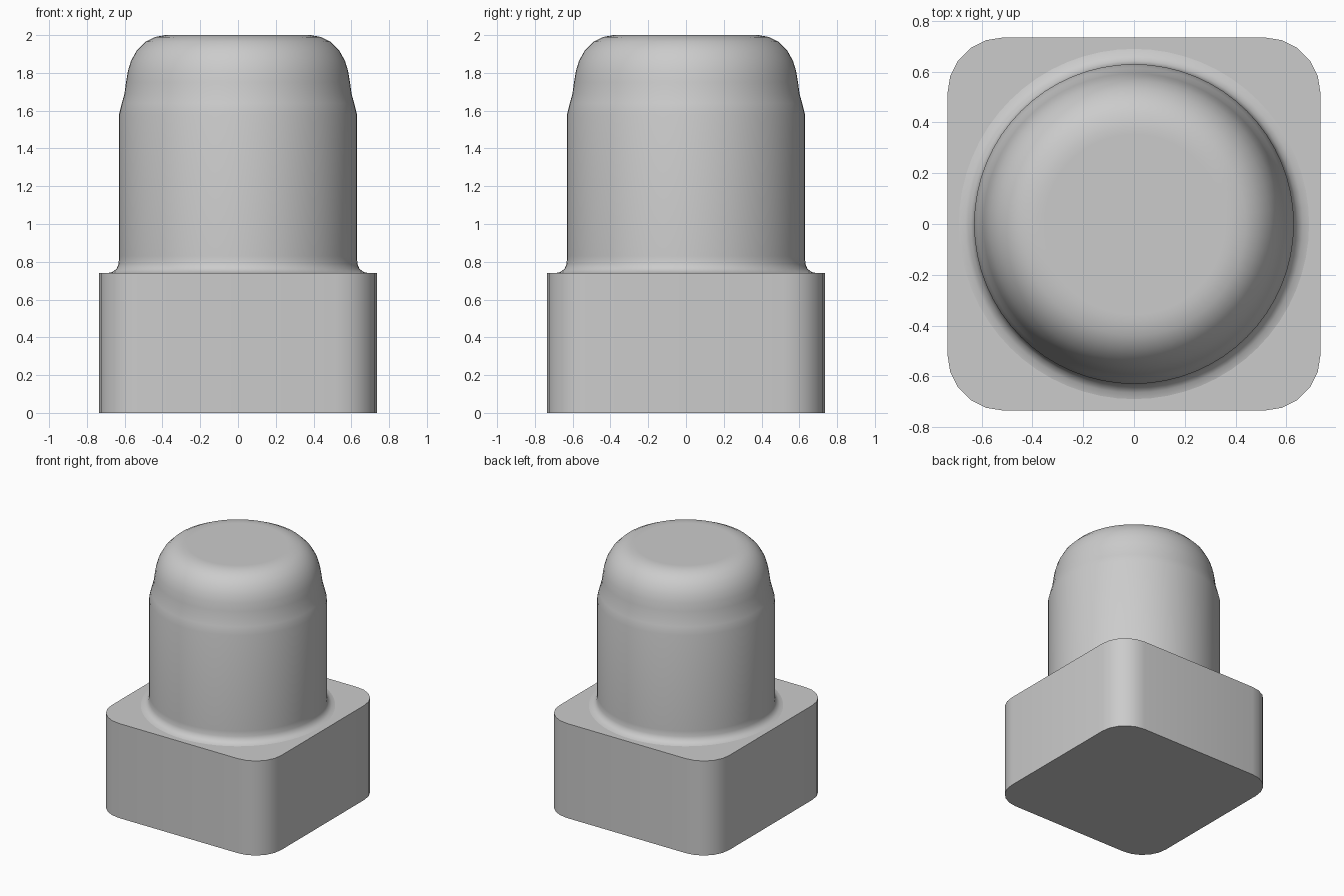
import bpy, bmesh, math

cube = bpy.data.objects.get("Cube")
if cube:
    bpy.data.objects.remove(cube, do_unlink=True)

# Single plain grey
GREY = (0.6, 0.6, 0.6, 1.0)
grey = bpy.data.materials.new("plain_grey")
grey.use_nodes = True
grey.diffuse_color = GREY
grey.node_tree.nodes["Principled BSDF"].inputs["Base Color"].default_value = GREY


def finish(name, bm):
    """Turn a bmesh into a named, smooth-shaded object."""
    bmesh.ops.recalc_face_normals(bm, faces=bm.faces)
    mesh = bpy.data.meshes.new(name)
    bm.to_mesh(mesh)
    bm.free()
    mesh.materials.append(grey)
    obj = bpy.data.objects.new(name, mesh)
    bpy.context.collection.objects.link(obj)
    bpy.ops.object.select_all(action="DESELECT")
    obj.select_set(True)
    bpy.context.view_layer.objects.active = obj
    bpy.ops.object.shade_smooth_by_angle(angle=math.radians(40))
    return obj


# Square base with rounded vertical corners
WIDTH, HEIGHT, CORNER = 1.47, 0.74, 0.22
bm = bmesh.new()
bmesh.ops.create_cube(bm, size=1)
bmesh.ops.scale(bm, vec=(WIDTH, WIDTH, HEIGHT), verts=bm.verts)
bmesh.ops.translate(bm, vec=(0, 0, HEIGHT / 2), verts=bm.verts)
uprights = [e for e in bm.edges
            if abs(e.verts[0].co.z - e.verts[1].co.z) > HEIGHT / 2]
bmesh.ops.bevel(bm, geom=uprights, offset=CORNER, segments=5,
                profile=0.5, affect="EDGES")
finish("square_base", bm)

# Round post: flared foot, straight wall, tapered shoulder and domed flat top
profile = [(0.69, HEIGHT), (0.665, 0.746), (0.643, 0.763), (0.632, 0.79),
           (0.63, 0.83), (0.63, 1.58), (0.615, 1.64), (0.601, 1.69),
           (0.593, 1.75), (0.583, 1.81), (0.566, 1.865), (0.535, 1.92),
           (0.49, 1.965), (0.44, 1.99), (0.385, 2.0), (0.355, 2.0)]
SIDES = 64
bm = bmesh.new()
rings = []
for radius, z in profile:
    angles = [math.tau * i / SIDES for i in range(SIDES)]
    rings.append([bm.verts.new((radius * math.cos(a), radius * math.sin(a), z))
                  for a in angles])
for low, high in zip(rings, rings[1:]):
    for i in range(SIDES):
        j = (i + 1) % SIDES
        bm.faces.new((low[i], low[j], high[j], high[i]))
bm.faces.new(rings[-1])
finish("round_post", bm)
